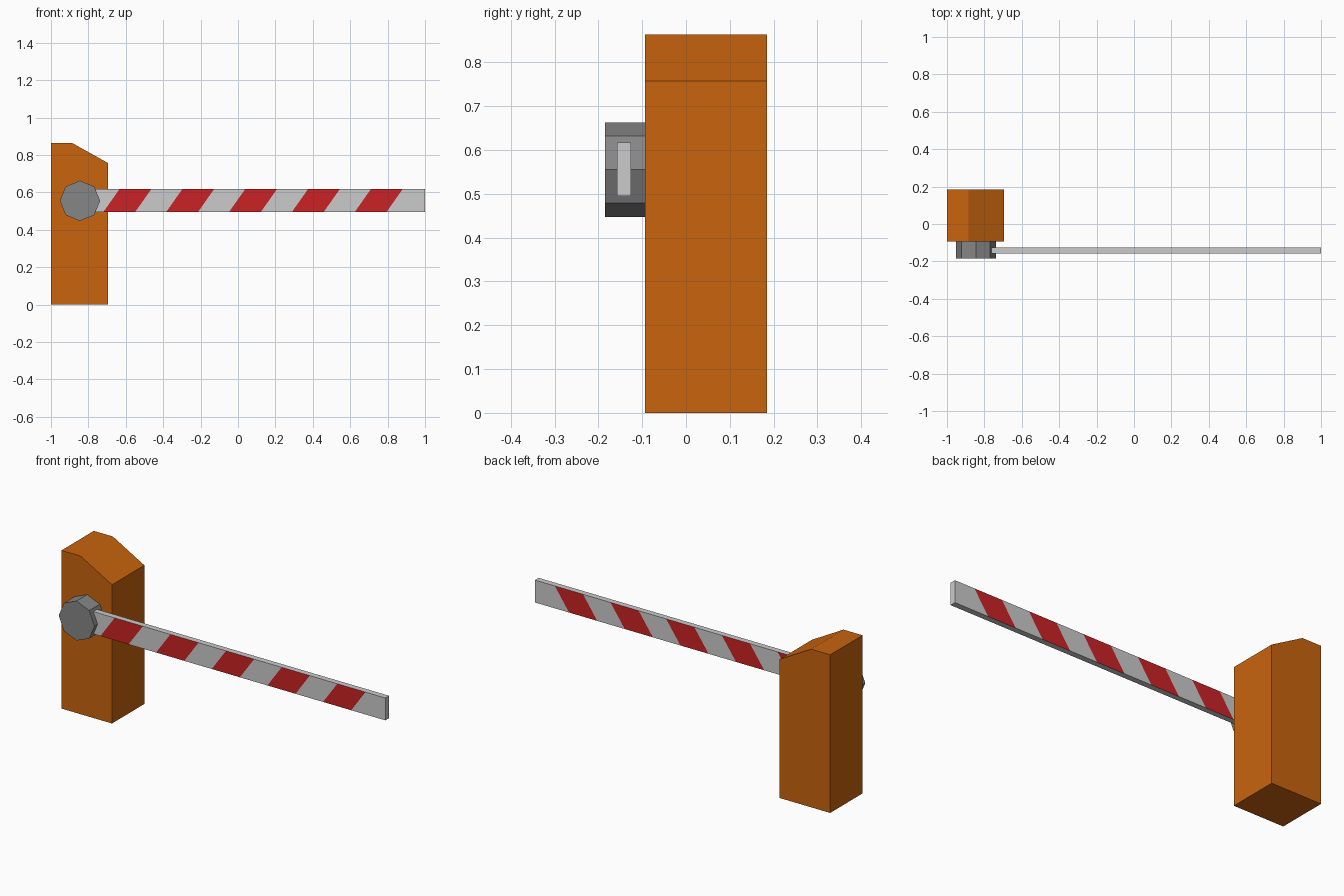
import bpy, bmesh, math
from mathutils import Vector, Matrix

cube = bpy.data.objects.get("Cube")
if cube:
    bpy.data.objects.remove(cube, do_unlink=True)


def material(name, rgb):
    m = bpy.data.materials.new(name)
    m.use_nodes = True
    m.diffuse_color = (*rgb, 1)
    m.node_tree.nodes["Principled BSDF"].inputs["Base Color"].default_value = (*rgb, 1)
    return m


orange = material("orange paint", (0.58, 0.127, 0.004))
grey = material("grey metal", (0.24, 0.24, 0.24))
white = material("light grey paint", (0.597, 0.597, 0.597))
red = material("red paint", (0.597, 0.016, 0.018))


def add_object(name, bm, *mats):
    bmesh.ops.recalc_face_normals(bm, faces=bm.faces)
    me = bpy.data.meshes.new(name)
    bm.to_mesh(me)
    bm.free()
    for m in mats:
        me.materials.append(m)
    ob = bpy.data.objects.new(name, me)
    bpy.context.collection.objects.link(ob)
    return ob


def prism(profile, y0, y1):
    """Extrude an (x, z) outline from y0 to y1."""
    bm = bmesh.new()
    face = bm.faces.new([bm.verts.new((x, y0, z)) for x, z in profile])
    ext = bmesh.ops.extrude_face_region(bm, geom=[face])
    verts = [v for v in ext["geom"] if isinstance(v, bmesh.types.BMVert)]
    bmesh.ops.translate(bm, verts=verts, vec=(0, y1 - y0, 0))
    return bm


# Cabinet with a sloped top
cabinet = [(-1, 0), (-0.695, 0), (-0.695, 0.757), (-0.885, 0.863), (-1, 0.863)]
add_object("cabinet", prism(cabinet, -0.094, 0.185), orange)

# Octagonal pivot hub
HUB_X, HUB_Z, HUB_R = -0.845, 0.555, 0.108
hub = [(HUB_X + HUB_R * math.cos(i * math.pi / 4),
        HUB_Z + HUB_R * math.sin(i * math.pi / 4)) for i in range(8)]
add_object("pivot_hub", prism(hub, -0.185, -0.094), grey)

# Barrier arm, starting inside the hub
Z0, Z1 = 0.495, 0.617
bm = prism([(HUB_X, Z0), (1, Z0), (1, Z1), (HUB_X, Z1)], -0.158, -0.126)

# Slanted stripes cut into the front and back of the arm
FIRST, PERIOD, WIDTH, LEAN = -0.72, 0.336, 0.17, 0.086
slope = LEAN / (Z1 - Z0)
starts = [FIRST + i * PERIOD for i in range(5)]
for s in starts:
    for x in (s, s + WIDTH):
        bmesh.ops.bisect_plane(bm, geom=bm.verts[:] + bm.edges[:] + bm.faces[:],
                               plane_co=(x, 0, Z0), plane_no=(1, 0, -slope))
bm.normal_update()
for f in bm.faces:
    c = f.calc_center_median()
    x = c.x - slope * (c.z - Z0)
    striped = any(s < x < s + WIDTH for s in starts)
    f.material_index = int(striped and abs(f.normal.y) > 0.5)
add_object("barrier_arm", bm, white, red)
